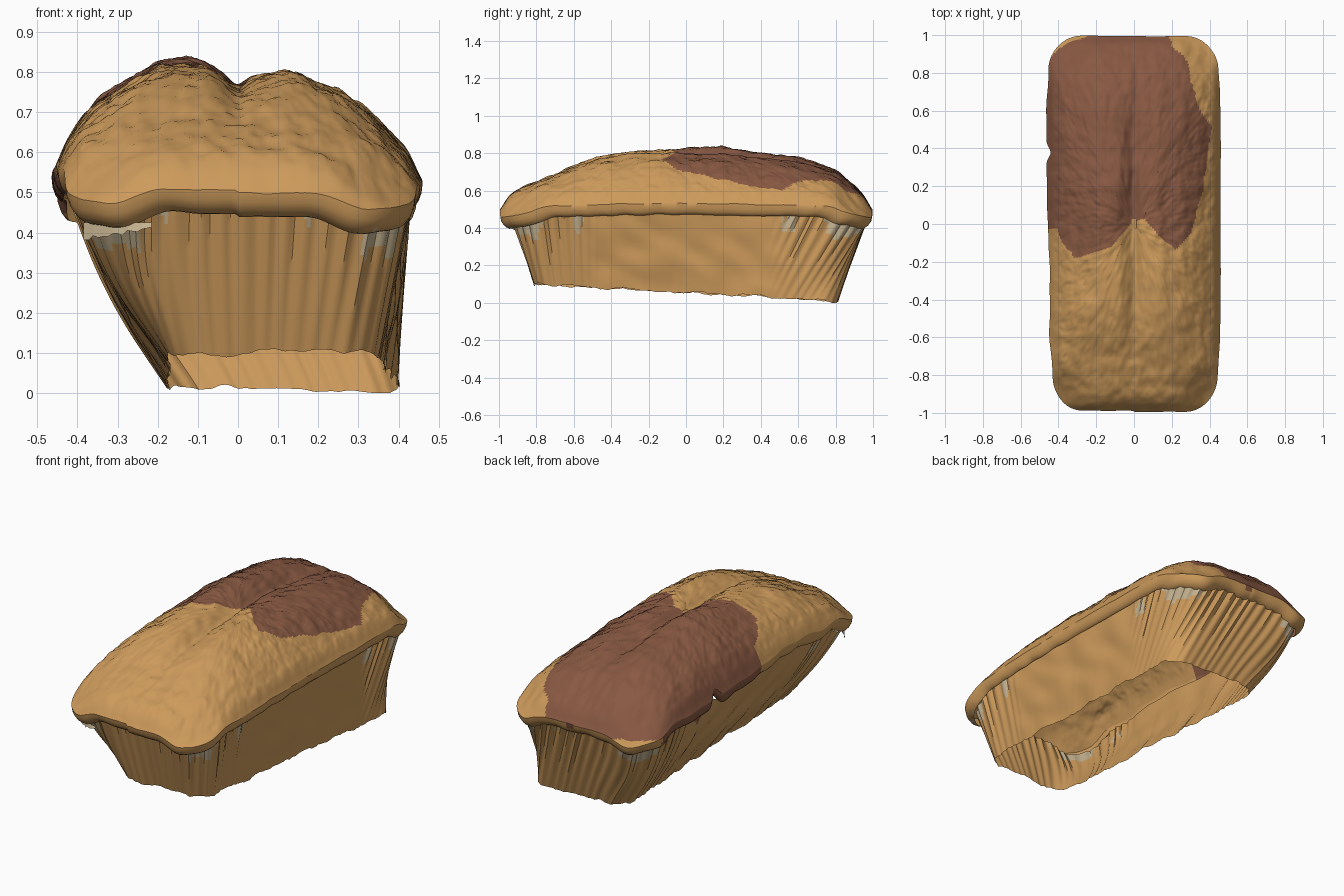
import bpy, bmesh, math
from mathutils import noise, Vector

if "Cube" in bpy.data.objects:
    bpy.data.objects.remove(bpy.data.objects["Cube"])

N = 480          # points around the loaf


def material(name, rgb):
    m = bpy.data.materials.new(name)
    m.diffuse_color = (*rgb, 1)
    m.use_nodes = True
    m.node_tree.nodes["Principled BSDF"].inputs["Base Color"].default_value = m.diffuse_color
    return m


GOLD = material("golden_crust", (0.61, 0.325, 0.105))
BROWN = material("dark_brown_crust", (0.25, 0.10, 0.055))
PALE = material("pale_paper", (0.56, 0.45, 0.28))


def rounded_rect(f, hx, hy, r):
    """Point at fraction f around a rounded rectangle, starting at the right."""
    sx, sy, arc = hx - r, hy - r, math.pi * r / 2
    d = (f % 1) * (4 * sx + 4 * sy + 4 * arc)
    cx, cy = (1, 1, -1, -1), (-1, 1, 1, -1)
    for k in range(4):
        straight = 2 * (sy if k % 2 == 0 else sx)
        dirs = ((1, 0), (0, 1), (-1, 0), (0, -1))[k]
        nxt = ((0, 1), (-1, 0), (0, -1), (1, 0))[k]
        ox, oy = cx[k] * sx, cy[k] * sy
        if d <= straight:
            return ox + dirs[0] * r + nxt[0] * d, oy + dirs[1] * r + nxt[1] * d
        d -= straight
        ox, oy = ox + nxt[0] * straight, oy + nxt[1] * straight
        if d <= arc:
            a = d / r
            return (ox + r * (dirs[0] * math.cos(a) + nxt[0] * math.sin(a)),
                    oy + r * (dirs[1] * math.cos(a) + nxt[1] * math.sin(a)))
        d -= arc
    return hx, -hy + r


def curve(points, x, w):
    """Softened lookup in a profile."""
    def lin(q):
        if q <= points[0][0]:
            return points[0][1]
        for (a, b), (c, d) in zip(points, points[1:]):
            if q <= c:
                return b + (d - b) * (q - a) / (c - a)
        return points[-1][1]
    return sum(lin(x + w * k) for k in (-1, -0.5, 0, 0.5, 1)) / 5


def ramp(x, a, b):
    t = min(1, max(0, (x - a) / (b - a)))
    return t * t * (3 - 2 * t)


ACROSS = [(-.465, .53), (-.44, .61), (-.38, .70), (-.30, .765), (-.17, .835), (-.08, .825),
          (-.03, .785), (0, .755), (.04, .79), (.13, .815), (.25, .765), (.35, .685),
          (.43, .595), (.465, .51)]
ALONG = [(-1, .48), (-.97, .545), (-.92, .59), (-.8, .65), (-.6, .735), (-.45, .785), (-.25, .81),
         (.2, .835), (.4, .80), (.6, .775), (.8, .71), (.92, .61), (.97, .55), (1, .48)]
# edge of the dark baked area, seen from above
DARK = [(-.6, -.04), (-.42, -.03), (-.36, -.12), (-.32, -.18), (-.24, -.16), (-.12, -.12),
        (-.02, .0), (.05, .03), (.14, -.07), (.22, -.14), (.30, -.05), (.37, .2), (.405, .5),
        (.345, .63), (.30, .75), (.28, .87), (.20, .94), (.18, 1.1), (-.6, 1.1)]


def crust_height(x, y):
    u = (curve(ACROSS, x, .018) - .47) / .36
    v = (curve(ALONG, y, .02) - .47) / .36
    u *= 1 - .06 * ramp(x, 0, .12) * ramp(y, -.2, .2)      # right lobe sinks at the back
    u += .12 * math.exp(-(x / .05) ** 2) * ramp(abs(y), .5, .8)   # split fades at the ends
    drop = (max(0, 1 - u) ** 1.9 + max(0, 1 - v) ** 1.9) ** (1 / 1.9)
    h = .5 * u * v + .5 * max(1 - drop, u * v)
    return .47 + .36 * h - .055 * ramp(abs(x), .18, .40) * ramp(abs(y), .72, .95)


def inside(poly, x, y):
    hit = False
    for (a, b), (c, d) in zip(poly, poly[1:] + poly[:1]):
        if (b > y) != (d > y) and x < a + (c - a) * (y - b) / (d - b):
            hit = not hit
    return hit


def taper(y):
    """Both ends are a little narrower than the middle."""
    return 1 - .05 * ramp(-y, .55, .95) - .035 * ramp(y, .6, .95)


def crust_edge(f):
    x, y = rounded_rect(f, .458, .994, .17)
    wave = 1 + .014 * noise.noise(Vector((x * 6, y * 6, 3)))
    if x < 0:                                   # left edge: notch, fuller at the back
        wave -= .05 * math.exp(-((y - .38) / .035) ** 2)
        wave += -.025 + .035 * ramp(y, -.3, .2)
    return x * wave * taper(y), y * (1 + (wave - 1) * .2)


def build(name, rings, colour, cap=False):
    """Skin a stack of closed rings; colour(face centre) gives the slot."""
    bm = bmesh.new()
    loops = [[bm.verts.new(p) for p in ring] for ring in rings]
    for a, b in zip(loops, loops[1:]):
        for i in range(N):
            j = (i + 1) % N
            bm.faces.new((a[i], a[j], b[j], b[i]))
    if cap:
        bm.faces.new(loops[-1])
    for f in bm.faces:
        f.material_index = colour(f.calc_center_median())
    me = bpy.data.meshes.new(name)
    bm.to_mesh(me)
    bm.free()
    for m in (GOLD, BROWN, PALE):
        me.materials.append(m)
    ob = bpy.data.objects.new(name, me)
    bpy.context.collection.objects.link(ob)
    bpy.context.view_layer.objects.active = ob
    ob.select_set(True)
    bpy.ops.object.shade_smooth_by_angle(angle=math.radians(40))
    ob.select_set(False)


# domed crust with a central split and a softly rolled lower lip
edge = [crust_edge(i / N) for i in range(N)]
crust = []
for scale, drop in ((.94, .060), (.955, .058), (.978, .045), (.994, .025)):
    crust.append([(x * scale, y * (1 - (1 - scale) * .85),
                   crust_height(x, y) - drop + .010 * noise.noise(Vector((x * 9, y * 9, 1))))
                  for x, y in edge])
STEPS = 56
for k in range(STEPS):
    s = 1 - (k / STEPS) ** 1.5
    ring = []
    for ex, ey in edge:
        x, y = ex * s, ey * s
        bump = (.012 * noise.noise(Vector((x * 8, y * 5, 0)))
                + .009 * noise.noise(Vector((x * 22, y * 18, 5)))
                + .005 * noise.noise(Vector((x * 50, y * 45, 9)))) * min(1, (1 - s) * 8 + .2)
        ring.append((x, y, crust_height(x, y) + bump))
    crust.append(ring)


def crust_colour(c):
    wob = .012 * noise.noise(c * 14)
    low = .49 if c.y > .85 else .45
    if c.z > low + wob and inside(DARK, c.x + wob, c.y + wob):
        return 1
    if c.y < -.82 and abs(c.x) > .31 and c.z < .405 + 2 * wob:   # paper stuck to the lip
        return 2
    return 0


build("crust", crust, crust_colour, cap=True)

# open-bottomed paper case: leaning walls, pleated towards both ends
ROWS = 18
case = []
for r in range(ROWS + 1):
    t = r / ROWS
    ring = []
    for i in range(N):
        f = i / N
        bx, by = rounded_rect(f, .275, .81, .10)
        bx = bx * (1 + .07 * by) + .10 + .02 * by
        tx, ty = rounded_rect(f, .42, .94, .16)
        tx, ty = tx * taper(ty) + .006, ty + .018
        ex, ey = edge[i]
        z0 = max(0, .055 - .045 * by / .8 + .016 * noise.noise(Vector((bx * 12, by * 12, 2)))
                 + .006 * noise.noise(Vector((bx * 40, by * 40, 2))))
        z1 = crust_height(ex, ey) - .045
        x, y, z = bx + (tx - bx) * t, by + (ty - by) * t, z0 + (z1 - z0) * t
        x -= .024 * math.sin(math.pi * t) * ramp(-x, 0, .25)      # left wall bows out
        # folds: sharp pleats at the ends, soft wrinkles mid-wall
        amount = min(1, max(0, (abs(y) - .45) / .12))
        tri = abs(((f * 92 + .35 * noise.noise(Vector((f * 40, 0, 0)))) % 1) * 2 - 1) - .5
        d = .015 * amount * tri * (.35 + .65 * t)
        d += (1 - amount) * .014 * noise.noise(Vector((1, y * 7 + z * 5, z * 7)))
        n = Vector((tx / .418 if abs(tx) > .36 else tx, ty if abs(ty) > .82 else 0, 0))
        n = n.normalized() if n.length > 0 else n
        ring.append((x + n.x * d, y + n.y * d, z))
    case.append(ring)


def case_colour(c):
    ragged = .05 * noise.noise(c * 18)
    if c.x < -.3 and .32 < c.y < .52 and c.z > .40 + 3 * abs(c.y - .44) * .4:
        return 1                                              # dark drip below the notch
    if abs(c.y) > .79 and (c.x > .31 or c.x < -.24):          # worn corners
        return 2 if c.z > (.345 if c.y < 0 else .365) + ragged else 0
    streak = noise.noise(Vector((c.x * 25, c.y * 25, 7)))     # worn pleat tips
    return 2 if abs(c.y) > .5 and streak > .45 and c.z > .37 else 0


build("paper_case", case, case_colour)

# torn paper curling out under the crust at the front left corner
bm = bmesh.new()
cols = []
for i in range(15):
    t = i / 14
    x, y = -.385 + .17 * t, -.86 - .10 * math.sin(t * math.pi / 2)
    rag = .010 * noise.noise(Vector((i * .7, 0, 4)))
    cols.append((bm.verts.new((x, y, .425)), bm.verts.new((x, y - .006, .382 + .03 * t + rag))))
for a, b in zip(cols, cols[1:]):
    bm.faces.new((a[0], b[0], b[1], a[1]))
me = bpy.data.meshes.new("paper_scrap")
bm.to_mesh(me)
bm.free()
me.materials.append(PALE)
bpy.context.collection.objects.link(bpy.data.objects.new("paper_scrap", me))
